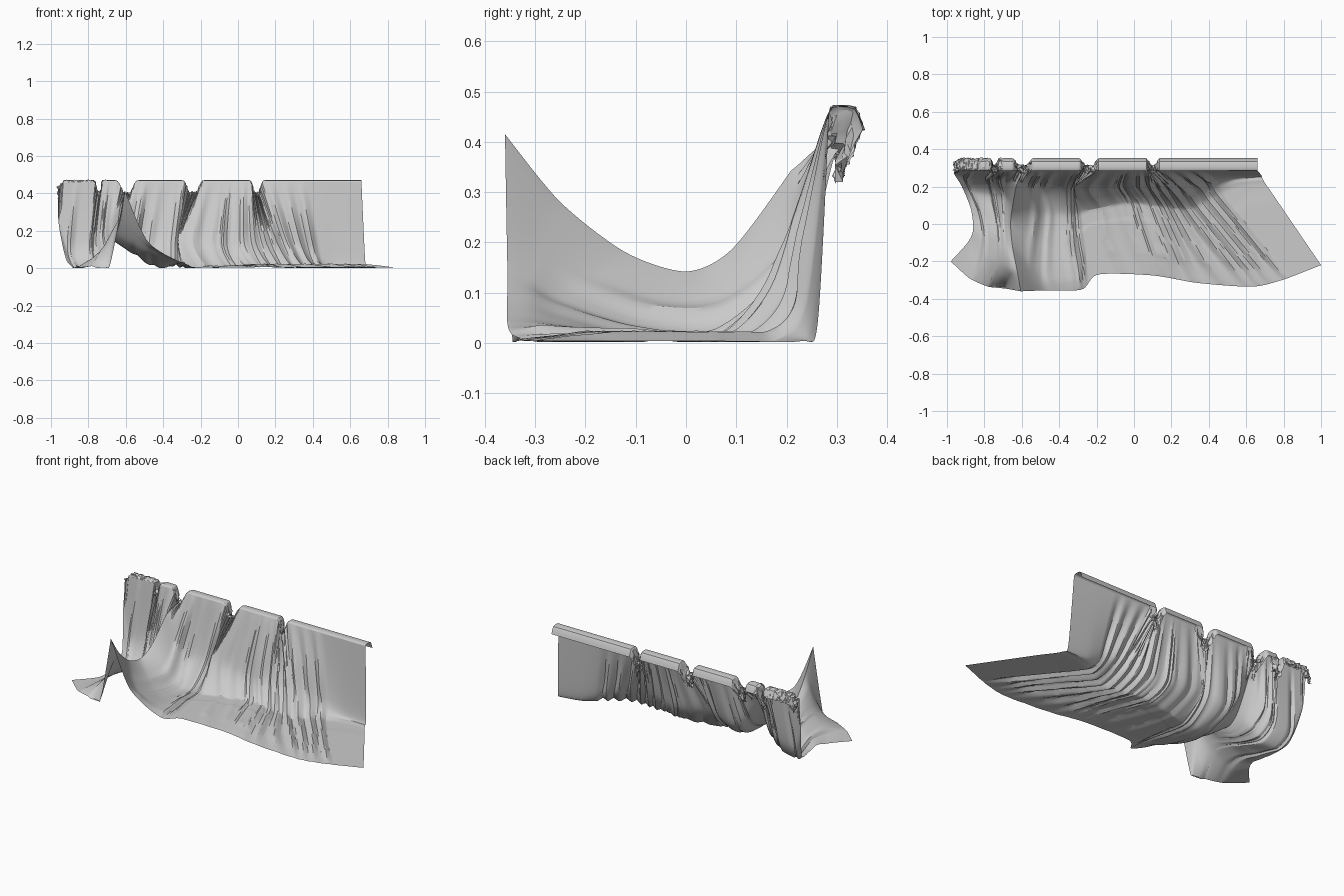
import bpy, math, random
from mathutils import Vector

if "Cube" in bpy.data.objects:
    bpy.data.objects.remove(bpy.data.objects["Cube"])

random.seed(4)
NU, NV = 18, 9  # samples per control span

# Left part: each column runs from the rail to the front hem.
# The fifth column is the ridge slung from the rail notch to the raised pinch.
RAIL_L = [-.96, -.88, -.76, -.68, -.60, -.45, -.29]
LEFT = [
    [(-.96, .265, .25), (-.92, .20, .05), (-.872, .08, 0), (-.86, -.03, .01), (-.89, -.10, 0), (-.98, -.20, 0)],
    [(-.91, .25, .12), (-.88, .18, .01), (-.83, .06, 0), (-.81, -.06, .02), (-.83, -.17, .015), (-.88, -.29, 0)],
    [(-.79, .245, .13), (-.77, .16, .02), (-.74, .03, .04), (-.73, -.08, .08), (-.73, -.20, .10), (-.78, -.335, .01)],
    [(-.71, .24, .20), (-.69, .15, .09), (-.69, .02, .09), (-.68, -.10, .14), (-.66, -.25, .22), (-.69, -.345, 0)],
    [(-.63, .20, .33), (-.65, .09, .185), (-.66, 0, .142), (-.65, -.12, .18), (-.625, -.25, .28), (-.605, -.36, .415)],
    [(-.50, .215, .13), (-.47, .07, .02), (-.48, -.10, .03), (-.49, -.25, .08), (-.49, -.31, .12), (-.48, -.355, .14)],
    [(-.33, .205, .15), (-.33, .06, .01), (-.32, -.10, .01), (-.30, -.22, .015), (-.29, -.30, .02), (-.28, -.35, .02)],
]
# Right, floor-lying part: rail x, foot x, foot y, hem x, hem y
RIGHT = [
    (-.22, -.24, .09, -.19, -.27), (-.05, -.03, .13, .10, -.275), (.07, .15, .11, .34, -.315),
    (.13, .29, .10, .63, -.335), (.30, .41, .17, .79, -.30), (.48, .53, .23, .91, -.255),
    (.66, .68, .25, 1.0, -.22),
]
NOTCHES = [(-.745, .016), (-.595, .038), (-.24, .036), (.10, .024)]


def top(x):
    return Vector((x, .285, .462))


cols = [[top(x)] + [Vector(p) for p in c] for x, c in zip(RAIL_L, LEFT)]
for rx, fx, fy, ex, ey in RIGHT:
    foot, end = Vector((fx, fy, .004)), Vector((ex, ey, .004))
    s = .25 - fy  # how far the wall sags forward
    col = [top(rx), Vector((fx - s * .4, fy + .012 + s * .58, .04 + s * .75))]
    col += [foot.lerp(end, t) for t in (.04, .28, .52, .76, 1)]
    cols.append(col)
rails = [c[0].x for c in cols]


def spline(pts, t, k=.4):
    """Cardinal spline through points, t in spans."""
    i = min(int(t), len(pts) - 2)
    f = t - i
    a, b = pts[i], pts[i + 1]
    ma = k * (b - pts[max(i - 1, 0)])
    mb = k * (pts[min(i + 2, len(pts) - 1)] - a)
    f2, f3 = f * f, f ** 3
    return (2*f3 - 3*f2 + 1) * a + (f3 - 2*f2 + f) * ma + (3*f2 - 2*f3) * b + (f3 - f2) * mb


def gather(x):
    """1 where the rail edge is bunched into a notch."""
    g = max(math.exp(-((x - c) / w) ** 4) for c, w in NOTCHES)
    return max(g, .6 * max(0, (-.93 - x) / .03))


# Sharp creases running down the cloth: column position, width, height
folds = [(random.uniform(.8, 9), random.uniform(.12, .25), random.uniform(.010, .03)) for _ in range(18)]
folds += [(c, .2, .028) for c in (8.6, 9.0, 9.4, 9.8, 10.25, 10.7, 11.2)]


def crease(u, v):
    h = 0
    for c, w, a in folds:
        drift = c + .12 * math.sin(v * .7 + c * 3) * v / 6
        h = max(h, a * max(0, 1 - abs(u - drift) / w))
    return h


def cloth_point(u, v):
    # creased across the ridge, smooth elsewhere
    row = [spline(c, v) for c in cols]
    p = spline(row[:5], u, .3) if u < 4 else spline(row[4:], u - 4)
    p.z = max(p.z, .002)
    g = gather(spline(rails, u))
    near = max(0, 1 - v / .9)
    # pull the bunched places down and pleat them
    p.z -= .075 * g * near
    p.y += .022 * g * near * math.sin(u * 45)
    # creases push out of the wall and up from the floor
    fade = min(1, v * 1.5) * min(1, (6.15 - v) * .7)
    h = crease(u, v) * fade
    wall = min(1, p.z / .15)
    p.y -= h * wall * (.9 if p.y > 0 else 0)
    p.z += h * (1 - wall) * .75
    return p


def hem_point(u, v):
    """Strip folded over the back of the rail, crumpled in the notches."""
    x = spline(rails, u)
    g = gather(x)
    p = spline([cloth_point(u, 0), Vector((x, .295, .470)), Vector((x, .335, .466)), Vector((x, .352, .425))], v)
    n = min(1, v)
    r = Vector([random.uniform(-1, 1) for _ in range(3)])
    p.z -= n * g * (.06 + .012 * v)
    p.y -= n * g * .016 * v
    return p + r * n * (g * .013 + (.004 if x < -.7 else 0))


def sheet(name, fn, us, vs):
    verts = [fn(u, v) for u in us for v in vs]
    n = len(vs)
    faces = [(i*n + j, i*n + j + 1, (i+1)*n + j + 1, (i+1)*n + j)
             for i in range(len(us) - 1) for j in range(n - 1)]
    me = bpy.data.meshes.new(name)
    me.from_pydata(verts, [], faces)
    ob = bpy.data.objects.new(name, me)
    bpy.context.collection.objects.link(ob)
    bpy.ops.object.select_all(action='DESELECT')
    ob.select_set(True)
    bpy.context.view_layer.objects.active = ob
    bpy.ops.object.shade_smooth_by_angle(angle=math.radians(25))
    return ob


us = [i / NU for i in range((len(cols) - 1) * NU + 1)]
sheet("draped_cloth", cloth_point, us, [j / NV for j in range(6 * NV + 1)])
sheet("rail_hem", hem_point, us, [j / 3 for j in range(10)])
